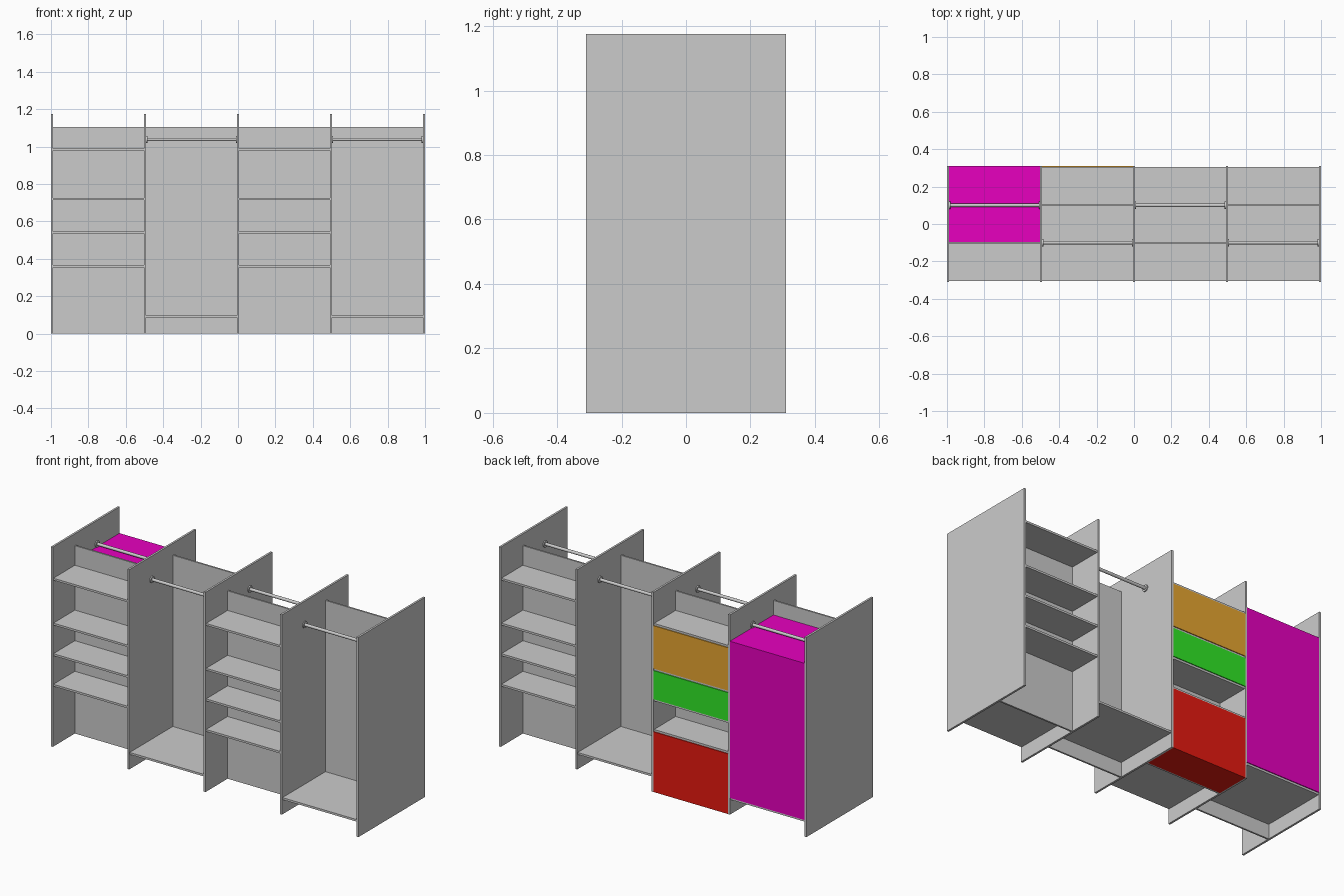
import bpy
import math

if "Cube" in bpy.data.objects:
    bpy.data.objects.remove(bpy.data.objects["Cube"])

PITCH, T = 0.497, 0.012          # bay spacing, board thickness
DEPTH, HEIGHT = 0.31, 1.175      # half depth, divider height
EDGE = 0.305                     # shelf edge, set just inside the dividers
PANEL_Y, PANEL_T, PANEL_TOP = 0.1, 0.01, 1.105
SHELVES = (0.36, 0.54, 0.72, 0.984)
BASE_Z, ROD_Z = 0.092, 1.038
INNER = PITCH - T                # clear width of one bay


def material(name, rgb):
    m = bpy.data.materials.new(name)
    m.diffuse_color = (*rgb, 1)
    m.use_nodes = True
    m.node_tree.nodes["Principled BSDF"].inputs["Base Color"].default_value = m.diffuse_color
    return m


def box(name, x, y, z, mat=None):
    """Box from (min, max) ranges."""
    bpy.ops.mesh.primitive_cube_add(size=1, location=[(a + b) / 2 for a, b in (x, y, z)])
    o = bpy.context.object
    o.name = name
    o.scale = [abs(b - a) for a, b in (x, y, z)]
    bpy.ops.object.transform_apply(location=False, rotation=False, scale=True)
    if mat:
        o.data.materials.append(mat)
    return o


def rod(name, x, y, z, r, length):
    bpy.ops.mesh.primitive_cylinder_add(vertices=24, radius=r, depth=length,
                                        location=(x, y, z), rotation=(0, math.pi / 2, 0))
    bpy.context.object.name = name
    bpy.ops.object.shade_smooth_by_angle()


# Upright dividers
for i in range(5):
    x = (i - 2) * PITCH
    box("divider", (x - T / 2, x + T / 2), (-DEPTH, DEPTH), (0, HEIGHT))

# Bays: shelves on one side, hanging space on the other, alternating
for i in range(4):
    cx = (i - 1.5) * PITCH
    xr = (cx - INNER / 2, cx + INNER / 2)
    s = -1 if i % 2 == 0 else 1          # side that carries the shelves
    py = s * PANEL_Y
    half = PANEL_T / 2
    box("back_panel", xr, (py - half, py + half), (0, PANEL_TOP))
    for z in SHELVES:
        box("shelf", xr, (py + s * half, s * EDGE), (z - T / 2, z + T / 2))
    box("hanging_base", xr, (py - s * half, -s * EDGE), (BASE_Z - T / 2, BASE_Z + T / 2))
    # Hanging rail with end flanges
    rod("hanging_rail", cx, -py, ROD_Z, 0.009, INNER)
    for e in (-1, 1):
        rod("rail_flange", cx + e * (INNER / 2 - 0.003), -py, ROD_Z, 0.019, 0.006)

# Coloured volumes filling the compartments on the back side
x1, x2 = -1.5 * PITCH, -0.5 * PITCH
h = INNER / 2
box("hanging_volume", (x1 - h, x1 + h), (-PANEL_Y + 0.005, DEPTH), (BASE_Z + T / 2, 1.02),
    material("magenta", (0.8, 0.0, 0.52)))
fills = (("lower_volume", 0, SHELVES[0] - T / 2, (0.8, 0.01, 0.005)),
         ("middle_volume", SHELVES[1] + T / 2, SHELVES[2] - T / 2, (0.03, 0.8, 0.02)),
         ("upper_volume", SHELVES[2] + T / 2, SHELVES[3] - T / 2, (0.8, 0.38, 0.03)))
for name, z0, z1, rgb in fills:
    box(name, (x2 - h, x2 + h), (PANEL_Y + 0.005, DEPTH), (z0, z1), material(name, rgb))
